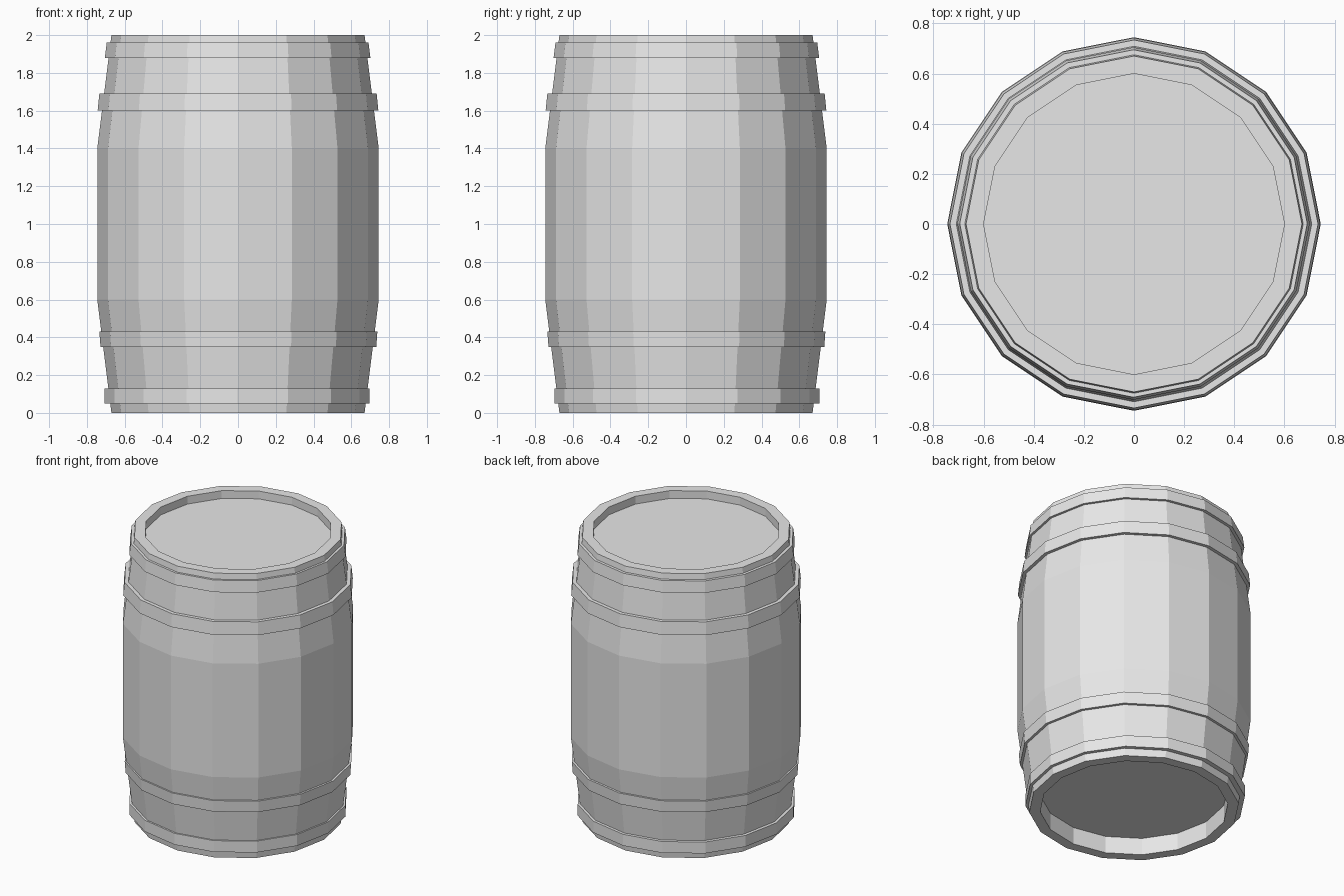
import bpy
import bmesh
from math import cos, sin, tau

SIDES = 16

cube = bpy.data.objects.get("Cube")
if cube:
    bpy.data.objects.remove(cube, do_unlink=True)

grey = bpy.data.materials.new("barrel_grey")
grey.use_nodes = True
colour = (0.8, 0.8, 0.8, 1)
grey.diffuse_color = colour
grey.node_tree.nodes["Principled BSDF"].inputs["Base Color"].default_value = colour


def lathe(name, profile, closed=False, centre=(0, 0)):
    """Revolve (radius, height) points into a flat-sided solid."""
    bm = bmesh.new()
    rings = [[bm.verts.new((centre[0] + r * cos(tau * i / SIDES),
                            centre[1] + r * sin(tau * i / SIDES), z))
              for i in range(SIDES)] for r, z in profile]
    pairs = list(zip(rings, rings[1:]))
    if closed:
        pairs.append((rings[-1], rings[0]))
    else:
        bm.faces.new(rings[0])
        bm.faces.new(rings[-1])
    for a, b in pairs:
        for i in range(SIDES):
            j = (i + 1) % SIDES
            bm.faces.new((a[i], a[j], b[j], b[i]))
    bmesh.ops.recalc_face_normals(bm, faces=bm.faces)
    mesh = bpy.data.meshes.new(name)
    bm.to_mesh(mesh)
    bm.free()
    mesh.materials.append(grey)
    obj = bpy.data.objects.new(name, mesh)
    bpy.context.collection.objects.link(obj)
    return obj


# Staved body with a recessed lid and a deeper recessed base
lathe("barrel_body", [(0.60, 0.12), (0.60, 0), (0.67, 0), (0.745, 0.60),
                      (0.745, 1.40), (0.67, 2), (0.60, 2), (0.60, 1.945)])

# Hoops: bottom and top height, bottom and top radius, centre
hoops = {
    "bottom_hoop": (0.05, 0.13, 0.702, 0.702, (-0.005, 0.005)),
    "lower_hoop": (0.35, 0.43, 0.730, 0.736, (0.002, 0.002)),
    "upper_hoop": (1.60, 1.69, 0.743, 0.734, (0, 0)),
    "top_hoop": (1.88, 1.96, 0.703, 0.693, (-0.002, 0.002)),
}
for name, (z0, z1, r0, r1, centre) in hoops.items():
    lathe(name, [(0.64, z0), (r0, z0), (r1, z1), (0.64, z1)], True, centre)
